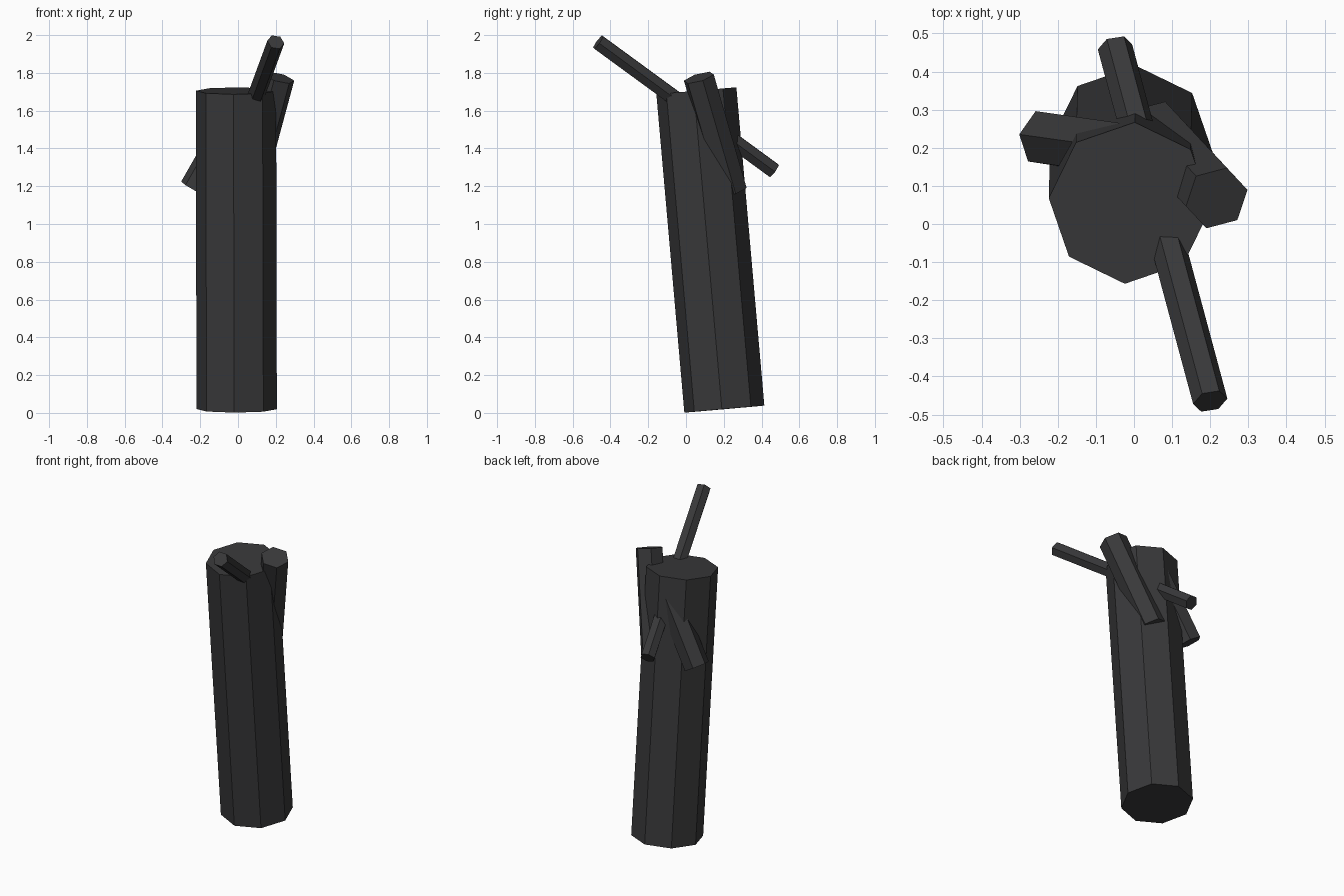
import bpy, bmesh, math
from mathutils import Vector

if "Cube" in bpy.data.objects:
    bpy.data.objects.remove(bpy.data.objects["Cube"])

bark = bpy.data.materials.new("charred_bark")
bark.diffuse_color = (0.04, 0.04, 0.042, 1)
bark.use_nodes = True
bark.node_tree.nodes["Principled BSDF"].inputs["Base Color"].default_value = bark.diffuse_color


def prism(name, start, end, radius, sides, first_xy):
    """Straight flat-sided rod; first_xy is the plan offset direction of one corner."""
    a, b = Vector(start), Vector(end)
    axis = (b - a).normalized()
    # Lift the plan direction into the plane across the axis
    hx, hy = first_xy
    u = Vector((hx, hy, -(hx * axis.x + hy * axis.y) / axis.z)).normalized()
    v = axis.cross(u)
    bm = bmesh.new()
    rings = []
    for c in (a, b):
        ring = []
        for i in range(sides):
            t = 2 * math.pi * i / sides
            ring.append(bm.verts.new(c + radius * (math.cos(t) * u + math.sin(t) * v)))
        rings.append(ring)
    low, high = rings
    for i in range(sides):
        j = (i + 1) % sides
        bm.faces.new((low[i], low[j], high[j], high[i]))
    bm.faces.new(low[::-1])
    bm.faces.new(high)
    bmesh.ops.recalc_face_normals(bm, faces=bm.faces)
    mesh = bpy.data.meshes.new(name)
    bm.to_mesh(mesh)
    bm.free()
    mesh.materials.append(bark)
    obj = bpy.data.objects.new(name, mesh)
    bpy.context.collection.objects.link(obj)
    return obj


# Leaning eight-sided trunk
prism("trunk", (-0.007, 0.203, 0.02), (-0.011, 0.055, 1.705), 0.213, 8, (0.998, -0.061))

# Thin branch running right through the trunk, front to back
prism("long_branch", (-0.05, 0.465, 1.283), (0.2, -0.465, 1.963), 0.046, 6, (-0.045, -0.007))

# Upright stub on the right side
tip = Vector((0.217, 0.068, 1.775))
prism("right_branch", tip - 0.6 * Vector((0.27, -0.29, 1)), tip, 0.085, 6, (0.083, 0.022))

# Drooping stub on the back left
tip = Vector((-0.235, 0.225, 1.186))
prism("back_branch", tip, tip + 0.42 * Vector((0.57, -0.08, 1)), 0.077, 6, (-0.065, 0.01))
